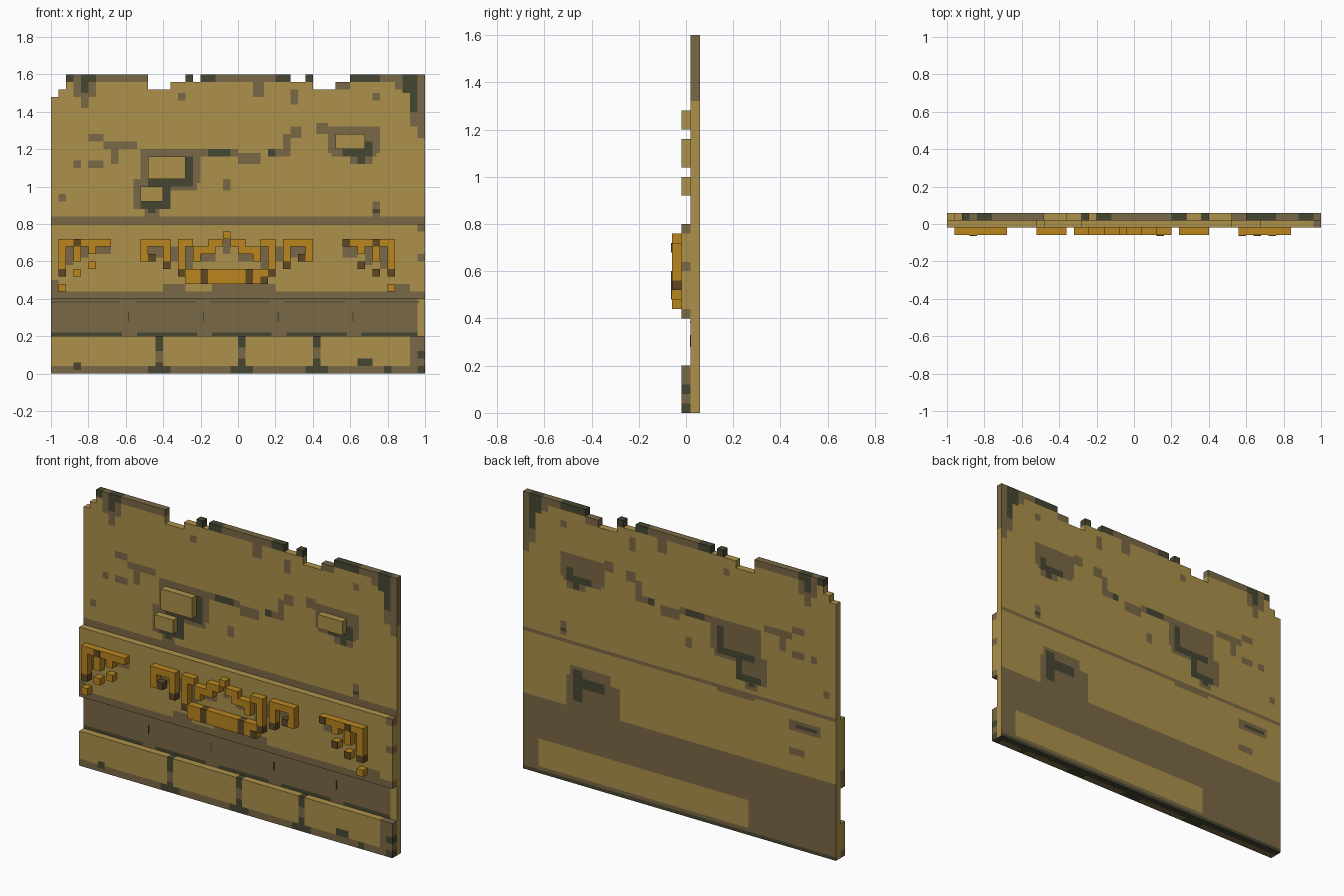
import bpy, bmesh

cube = bpy.data.objects.get("Cube")
if cube:
    bpy.data.objects.remove(cube, do_unlink=True)


# Materials
def linear(c):
    c /= 255
    return c / 12.92 if c < 0.04045 else ((c + 0.055) / 1.055) ** 2.4


def material(name, rgb):
    m = bpy.data.materials.new(name)
    col = [linear(c) for c in rgb] + [1]
    m.diffuse_color = col
    m.use_nodes = True
    m.node_tree.nodes["Principled BSDF"].inputs["Base Color"].default_value = col
    return m


SAND, BROWN, DARK, GOLD, BRONZE = range(5)
MATS = [material("sandstone", (172, 145, 75)), material("worn brown", (122, 104, 70)),
        material("dark moss", (70, 70, 50)), material("gold", (186, 134, 31)),
        material("tarnished gold", (94, 72, 34))]

# Stain rectangles (x0, x1, z0, z1) in hundredths; later ones cover earlier ones
upper_brown = [
    (-92, -48, 156, 160), (-88, -76, 148, 160), (-84, -80, 142, 150), (-20, 28, 156, 160),
    (8, 14, 148, 156), (52, 60, 152, 156), (60, 100, 156, 160), (84, 100, 152, 160),
    (92, 100, 132, 156), (96, 100, 126, 132), (28, 32, 144, 152), (72, 76, 146, 150),
    (-32, -28, 146, 150), (42, 48, 128, 134), (-80, -72, 124, 128), (-68, -64, 112, 124),
    (-72, -54, 120, 124), (-88, -84, 110, 114), (-80, -72, 110, 114), (-20, 0, 116, 120),
    (0, 12, 112, 118), (16, 28, 116, 120), (24, 28, 116, 128), (28, 34, 126, 132),
    (-8, -4, 98, 104), (72, 76, 84, 92), (-96, -92, 92, 96), (-100, 100, 80, 84),
    (-52, -20, 102, 120), (-48, -22, 98, 102), (-56, -36, 88, 104), (-50, -42, 84, 88),
    (48, 76, 118, 132), (50, 74, 116, 118), (60, 72, 112, 116)]
upper_dark = [
    (-92, -88, 156, 160), (-84, -76, 156, 160), (-84, -80, 150, 156), (-28, -24, 156, 160),
    (-20, -12, 156, 160), (20, 28, 156, 160), (36, 40, 156, 160), (60, 76, 156, 160),
    (88, 96, 150, 160), (92, 96, 140, 150), (-16, -4, 116, 120), (16, 20, 116, 120),
    (-48, -24, 100, 104), (-28, -24, 100, 116), (-40, -36, 88, 102), (-52, -36, 88, 92),
    (-48, -44, 86, 88), (56, 70, 116, 120), (68, 72, 116, 124), (64, 68, 112, 116),
    (72, 76, 86, 88)]
front_brown = [
    (-100, 100, 40, 44), (-40, -28, 44, 48), (-14, 20, 44, 48), (-100, -96, 44, 50),
    (84, 92, 44, 48), (-100, 96, 20, 40), (-100, 100, 0, 4), (-44, -40, 4, 20),
    (0, 4, 4, 20), (40, 44, 4, 20), (92, 100, 0, 20), (-92, -88, 58, 68),
    (-84, -80, 62, 68), (-76, -68, 64, 68), (-48, -40, 62, 68), (-36, -32, 60, 68),
    (-28, -24, 56, 70), (-20, -12, 60, 64), (0, 8, 60, 64), (12, 16, 56, 70),
    (20, 24, 60, 68), (28, 36, 62, 68), (56, 64, 62, 68), (68, 72, 58, 68),
    (76, 80, 56, 68), (-8, -4, 64, 72), (96, 100, 60, 64), (96, 100, 76, 80)]
front_dark = [
    (-100, -62, 20, 22), (-54, -22, 20, 22), (-14, 18, 20, 22), (26, 58, 20, 22),
    (66, 96, 20, 22), (-44, -40, 12, 20), (-44, -40, 4, 6), (0, 4, 14, 20), (0, 4, 4, 8),
    (40, 44, 14, 20), (40, 44, 4, 8), (-48, -36, 0, 4), (-4, 8, 0, 4), (36, 48, 0, 4),
    (64, 72, 4, 8), (78, 82, 0, 4), (96, 100, 0, 4), (-88, -84, 2, 6), (96, 100, 8, 12)]
back_brown = [
    (-100, 100, 0, 44), (38, 72, 44, 62), (44, 70, 62, 68), (-90, -70, 68, 74),
    (-80, -70, 54, 58), (-48, -24, 78, 82)]
back_sand = [(-44, 90, 4, 20), (-100, 100, 82, 84)]
back_dark = [
    (62, 68, 48, 66), (48, 64, 56, 62), (-88, -74, 69, 72), (58, 82, 19, 21),
    (28, 54, 19, 21), (0, 24, 19, 21), (-26, -6, 19, 21), (-100, 100, 0, 2)]

FRONT = [(upper_brown, BROWN), (upper_dark, DARK), (front_brown, BROWN),
         (front_dark, DARK), ([(96, 100, 22, 38)], SAND)]
BACK = [(upper_brown, BROWN), (upper_dark, DARK), (back_brown, BROWN),
        (back_sand, SAND), (back_dark, DARK)]


def inside(r, x, z):
    return r[0] < x < r[1] and r[2] < z < r[3]


def stain(layers, x, z):
    colour = SAND
    for rects, c in layers:
        if any(inside(r, x, z) for r in rects):
            colour = c
    return colour


def finish(name, bm):
    me = bpy.data.meshes.new(name)
    bmesh.ops.remove_doubles(bm, verts=bm.verts, dist=1e-5)
    bmesh.ops.recalc_face_normals(bm, faces=bm.faces)
    bm.to_mesh(me)
    bm.free()
    for m in MATS:
        me.materials.append(m)
    ob = bpy.data.objects.new(name, me)
    bpy.context.collection.objects.link(ob)
    return ob


def panel(name, solid, y0, y1, side=None):
    """Cell-built slab: solid(x, z) gives its outline, stains colour its faces."""
    S = 2
    bm = bmesh.new()

    def face(pts, mat):
        f = bm.faces.new([bm.verts.new((x / 100, y, z / 100)) for x, y, z in pts])
        f.material_index = mat

    for x in range(-100, 100, S):
        for z in range(0, 160, S):
            cx, cz, X, Z = x + 1, z + 1, x + S, z + S
            if not solid(cx, cz):
                continue
            c = stain(FRONT, cx, cz)
            face([(x, y0, z), (X, y0, z), (X, y0, Z), (x, y0, Z)], c)
            face([(X, y1, z), (x, y1, z), (x, y1, Z), (X, y1, Z)], stain(BACK, cx, cz))
            for dx, dz in ((-S, 0), (S, 0), (0, -S), (0, S)):
                if solid(cx + dx, cz + dz):
                    continue
                ax, bx = (X if dx > 0 else x), (x if dx < 0 else X)
                az, bz = (Z if dz > 0 else z), (z if dz < 0 else Z)
                mat = side(dx, dz, cz, c) if side else c
                face([(ax, y0, az), (ax, y1, az), (bx, y1, bz), (bx, y0, bz)], mat)
    return finish(name, bm)


def box(bm, r, y0, y1, mat):
    before = set(bm.faces)
    vs = bmesh.ops.create_cube(bm, size=1)["verts"]
    for v in vs:
        v.co = (r[0 if v.co.x < 0 else 1] / 100, y0 if v.co.y < 0 else y1,
                r[2 if v.co.z < 0 else 3] / 100)
    for f in set(bm.faces) - before:
        f.material_index = mat


# Main wall with a crumbled top edge
notches = [(-100, -96, 148, 160), (-96, -92, 152, 160), (-48, -36, 152, 160),
           (-36, -28, 156, 160), (-24, -20, 156, 160), (28, 36, 156, 160),
           (40, 52, 152, 160), (52, 60, 156, 160)]


def wall_shape(x, z):
    return -100 < x < 100 and 0 < z < 160 and not any(inside(n, x, z) for n in notches)


def wall_side(dx, dz, z, c):
    if dz < 0:
        return DARK
    return SAND if dx and z < 132 else c


panel("wall", wall_shape, 0.02, 0.06, wall_side)

# Raised bands
for name, lo, hi in (("base_band", 0, 20), ("frieze_band", 40, 80)):
    panel(name, lambda x, z: -100 < x < 100 and lo < z < hi, -0.02, 0.02)

# Protruding bricks
for name, r in (("large_brick", (-48, -28, 104, 116)), ("small_brick", (-52, -40, 92, 100)),
                ("right_brick", (52, 68, 120, 128))):
    bm = bmesh.new()
    box(bm, r, -0.02, 0.02, SAND)
    finish(name, bm)

# Thin grooves in the recessed course
bm = bmesh.new()
for i in range(5):
    x = -100 + 40 * i
    box(bm, (x + (0 if i == 0 else 5), x + 37, 38, 38.6), 0.017, 0.02, DARK)
    if i < 4:
        box(bm, (x + 41.2, x + 41.8, 28, 33), 0.017, 0.02, DARK)
finish("course_grooves", bm)

# Gold frieze ornament, one half mirrored about x = -0.06
half = [(-96, -68, 68, 72), (-96, -92, 56, 68), (-96, -92, 44, 48), (-88, -84, 60, 68),
        (-88, -84, 52, 56), (-80, -76, 64, 68), (-80, -76, 56, 60),
        (-52, -36, 68, 72), (-52, -48, 60, 68), (-40, -36, 60, 68),
        (-32, -24, 68, 72), (-32, -28, 56, 68), (-24, -20, 60, 68), (-20, -16, 64, 68),
        (-16, -12, 64, 72), (-12, -8, 68, 72), (-28, -20, 48, 56), (-16, -6, 48, 56)]
half_bronze = [(-96, -92, 52, 56), (-48, -44, 60, 64), (-40, -36, 56, 60),
               (-32, -28, 52, 56), (-20, -16, 48, 56)]
bm = bmesh.new()
for rects, mat in ((half, GOLD), (half_bronze, BRONZE)):
    for r in rects:
        box(bm, r, -0.06, -0.02, mat)
        box(bm, (-12 - r[1], -12 - r[0], r[2], r[3]), -0.06, -0.02, mat)
box(bm, (-8, -4, 72, 76), -0.06, -0.02, GOLD)
ornament = finish("gold_frieze", bm)

# Tarnished spots on the ornament
bm = bmesh.new()
for r in [(-88, -84, 68, 72), (56, 60, 68, 72), (72, 76, 68, 72), (72, 76, 52, 56),
          (64, 68, 56, 60), (12, 16, 48, 52)]:
    box(bm, r, -0.063, -0.06, BRONZE)
finish("tarnish_spots", bm)
